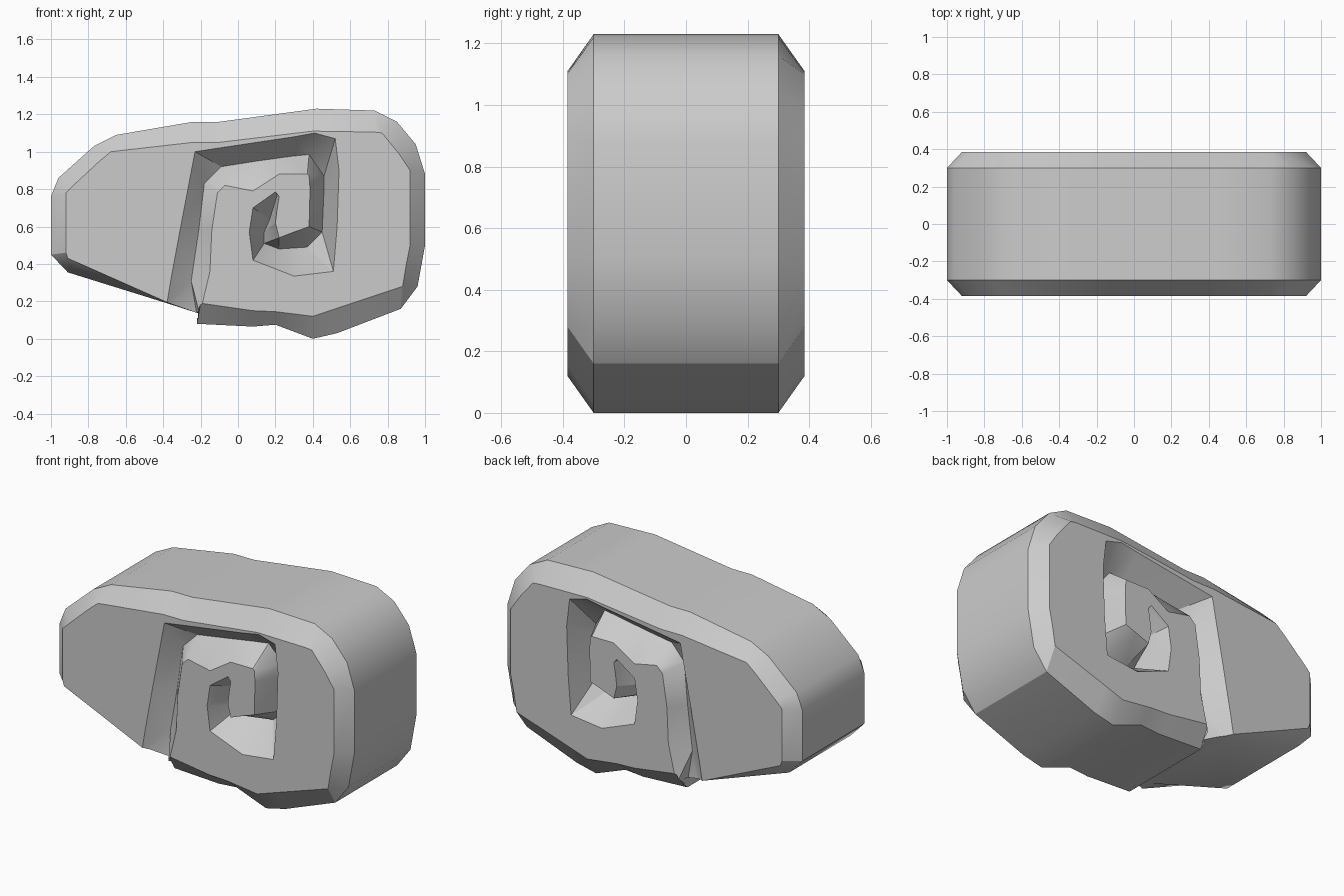
import bpy, bmesh
from math import radians

if "Cube" in bpy.data.objects:
    bpy.data.objects.remove(bpy.data.objects["Cube"])

HALF, RIM = 0.385, 0.30   # y of the flat faces and of the side wall edge

# body outline, paired points: side wall (x, z), flat face (x, z)
outline = [
    (-1, .76, -.92, .78), (-1, .45, -.92, .46), (-.91, .355, -.91, .43),
    (-.38, .19, -.38, .195), (-.21, .135, -.215, .15), (-.22, .08, -.20, .19),
    (.08, .065, .08, .15), (.20, .075, .20, .145), (.40, 0, .40, .12),
    (.53, .03, .52, .16), (.87, .16, .88, .28), (.96, .28, .90, .40),
    (1, .50, .92, .50), (1, .88, .92, .90), (.95, 1.04, .86, .99),
    (.85, 1.16, .77, 1.10), (.73, 1.22, .73, 1.105), (.42, 1.23, .40, 1.11),
    (-.10, 1.16, -.10, 1.05), (-.24, 1.16, -.24, 1.05), (-.65, 1.09, -.68, 1.0),
    (-.77, 1.03, -.74, .95), (-.96, .86, -.88, .82)]

# spiral groove stations: outer lip (x, z), floor (x, z), inner lip (x, z), depth
groove = [
    (-.39, .13, -.215, .10, -.205, .13, .09), (-.36, .31, -.25, .31, -.15, .36, .09),
    (-.31, .58, -.21, .58, -.14, .58, .10), (-.23, 1.0, -.18, .83, -.11, .78, .11),
    (-.10, 1.02, -.09, .92, -.07, .82, .12), (.10, 1.05, .10, .95, .08, .79, .12),
    (.30, 1.08, .28, .975, .22, .88, .13), (.41, 1.10, .38, .985, .37, .88, .14),
    (.52, 1.07, .46, .87, .38, .87, .17), (.54, .90, .46, .80, .385, .80, .19),
    (.53, .60, .45, .57, .38, .60, .20), (.51, .36, .37, .49, .34, .585, .20),
    (.30, .335, .22, .48, .31, .575, .20), (.08, .42, .14, .51, .22, .54, .22),
    (.06, .57, .14, .57, .20, .62, .22), (.08, .70, .17, .64, .21, .70, .20),
    (.20, .785, .21, .77, .22, .76, .05)]


def loft(bm, rings):
    """Skin closed rings of points and cap both ends."""
    rows = [[bm.verts.new(p) for p in r] for r in rings]
    n = len(rows[0])
    for a, b in zip(rows, rows[1:]):
        for i in range(n):
            j = (i + 1) % n
            bm.faces.new((a[i], a[j], b[j], b[i]))
    bm.faces.new(rows[0])
    bm.faces.new(rows[-1][::-1])


def make(name, bm):
    bmesh.ops.recalc_face_normals(bm, faces=bm.faces)
    me = bpy.data.meshes.new(name)
    bm.to_mesh(me)
    bm.free()
    ob = bpy.data.objects.new(name, me)
    bpy.context.collection.objects.link(ob)
    return ob


# chamfered rolled body
bm = bmesh.new()
loft(bm, [[(o[k], y, o[k + 1]) for o in outline]
          for y, k in ((-HALF, 2), (-RIM, 0), (RIM, 0), (HALF, 2))])
body = make("rolled_body", bm)

# V-shaped spiral groove, cut on front and back
for side, name in ((-1, "front_groove_cutter"), (1, "back_groove_cutter")):
    bm = bmesh.new()
    loft(bm, [[(ox, side * .6, oz), (ox, side * HALF, oz), (fx, side * (HALF - d), fz),
               (ix, side * HALF, iz), (ix, side * .6, iz)]
              for ox, oz, fx, fz, ix, iz, d in groove])
    bmesh.ops.triangulate(bm, faces=bm.faces)
    cutter = make(name, bm)
    cutter.hide_render = True
    mod = body.modifiers.new(name, 'BOOLEAN')
    mod.operation, mod.solver, mod.object = 'DIFFERENCE', 'EXACT', cutter
    bpy.context.view_layer.objects.active = body
    bpy.ops.object.modifier_apply(modifier=mod.name)
    bpy.data.objects.remove(cutter)

# smooth side wall, crisp chamfers
bpy.ops.object.select_all(action='DESELECT')
body.select_set(True)
bpy.context.view_layer.objects.active = body
bpy.ops.object.shade_smooth_by_angle(angle=radians(30))
